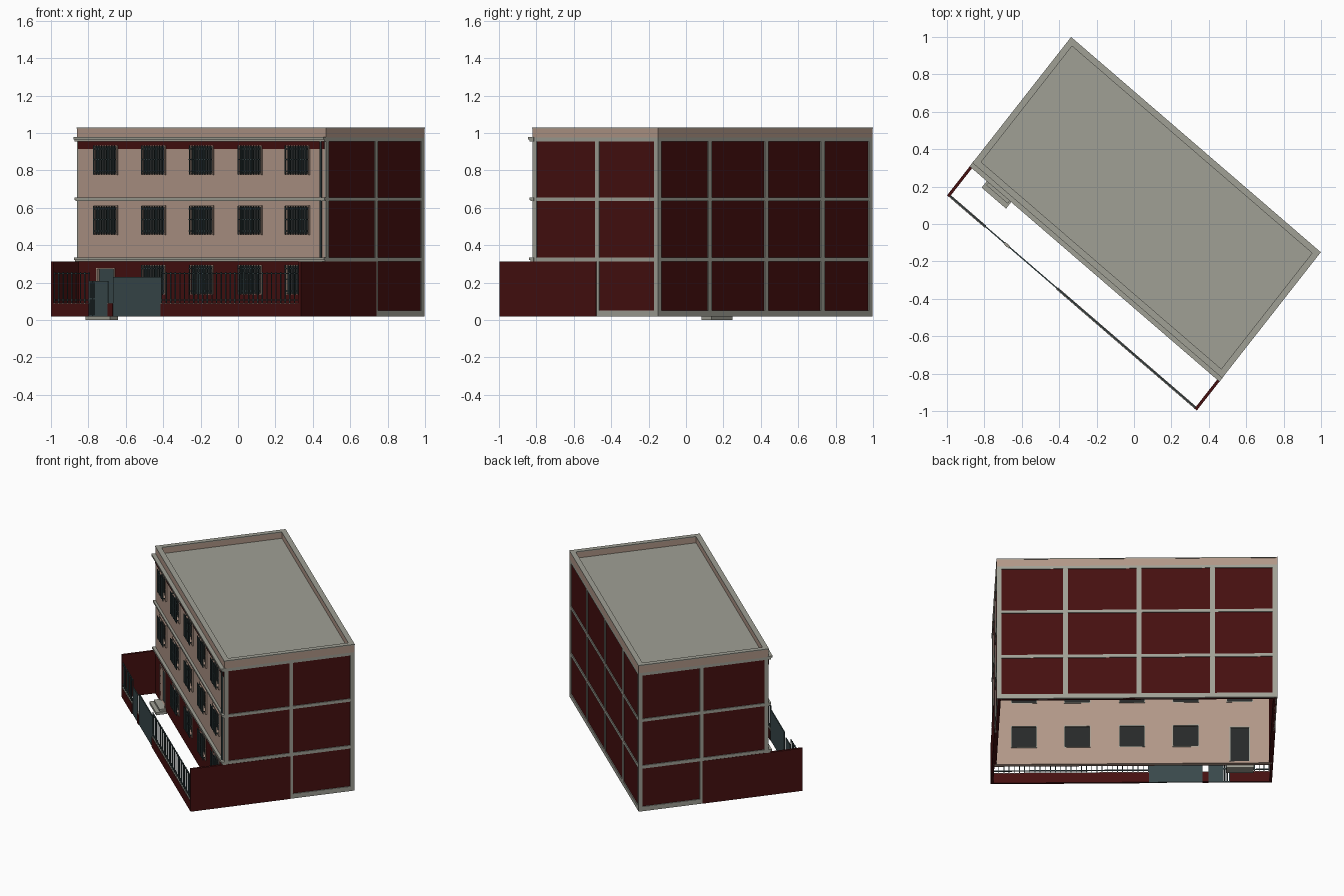
import bpy, bmesh
from mathutils import Vector

if "Cube" in bpy.data.objects:
    bpy.data.objects.remove(bpy.data.objects["Cube"])

# Skewed plan: s runs along the front, t runs from the fence to the back
ORG = Vector((-0.998, 0.152, 0))
L, D = 1.755, 1.072
U = Vector((1.332, -1.148, 0)) / L
V = Vector((0.662, 0.845, 0)) / D
WF = 0.222          # front face of the building
B = 0.018           # ground line


def material(name, r, g, b):
    m = bpy.data.materials.new(name)
    m.diffuse_color = (r, g, b, 1)
    m.use_nodes = True
    m.node_tree.nodes["Principled BSDF"].inputs["Base Color"].default_value = m.diffuse_color
    return m


BEIGE = material("beige_plaster", 0.44, 0.31, 0.245)
RED = material("dark_red_brick", 0.060, 0.005, 0.005)
GREY = material("concrete_grey", 0.35, 0.35, 0.30)
TEAL = material("dark_teal_metal", 0.040, 0.066, 0.070)
GLASS = material("dark_glass", 0.020, 0.022, 0.022)

parts = {}


def box(name, mat, s0, s1, t0, t1, z0, z1):
    """Add a box in plan coordinates to the named part."""
    bm = parts.setdefault(name, (bmesh.new(), mat))[0]
    v = [bm.verts.new(ORG + U * s + V * t + Vector((0, 0, z)))
         for z in (z0, z1) for s, t in ((s0, t0), (s1, t0), (s1, t1), (s0, t1))]
    for f in ((3, 2, 1, 0), (4, 5, 6, 7), (0, 1, 5, 4), (1, 2, 6, 5), (2, 3, 7, 6), (3, 0, 4, 7)):
        bm.faces.new([v[i] for i in f])


def ring(name, mat, z0, z1, w, out=0.0):
    """Rectangular band round the whole building."""
    box(name, mat, -out, L + out, WF - out, WF + w, z0, z1)
    box(name, mat, -out, L + out, D - w, D + out, z0, z1)
    box(name, mat, -out, w, WF + w, D - w, z0, z1)
    box(name, mat, L - w, L + out, WF + w, D - w, z0, z1)


def pierced(name, mat, t0, t1, z0, z1, holes):
    """Front wall strip with openings (s0, s1, low, high), left to right."""
    s = 0.012
    for a, b, lo, hi in holes:
        box(name, mat, s, a, t0, t1, z0, z1)
        if lo > z0:
            box(name, mat, a, b, t0, t1, z0, lo)
        box(name, mat, a, b, t0, t1, hi, z1)
        s = b
    box(name, mat, s, L - 0.012, t0, t1, z0, z1)


def frame(name, mat, a, b, lo, hi, t0, t1, w, sill=True):
    box(name, mat, a - w, a, t0, t1, lo, hi)
    box(name, mat, b, b + w, t0, t1, lo, hi)
    box(name, mat, a - w, b + w, t0, t1, hi, hi + w)
    if sill:
        box(name, mat, a - w, b + w, t0, t1, lo - w, lo)


# Front wall, windows and grilles on three floors
CENTRES = [0.207, 0.545, 0.882, 1.224, 1.557]
HW = 0.076
for z0, z1, lo, hi in ((B, 0.325, 0.143, 0.288), (0.325, 0.645, 0.463, 0.605), (0.645, 0.965, 0.783, 0.927)):
    holes = [(c - HW, c + HW, lo, hi) for c in CENTRES]
    if z0 == B:
        holes[0] = (CENTRES[0] - 0.058, CENTRES[0] + 0.058, 0.03, 0.272)
    pierced("front_wall", BEIGE, WF, WF + 0.025, z0, z1, holes)
    if z0 == B:
        pierced("ground_floor_cladding", RED, WF - 0.004, WF, z0, z1, holes)
    for i, (a, b, l, h) in enumerate(holes):
        door = z0 == B and i == 0
        frame("window_frames", BEIGE, a, b, l, h, WF - 0.009, WF + 0.004, 0.007, not door)
        frame("inner_frames", GREY, a, b, l, h, WF + 0.025, WF + 0.029, 0.006, not door)
        if door:
            box("door", TEAL, a, b, WF + 0.010, WF + 0.016, l, h)
            box("door_back", GLASS, a, b, WF + 0.016, WF + 0.022, l, h)
            continue
        box("window_glass", GLASS, a, b, WF + 0.012, WF + 0.020, l, h)
        # sash frame and mullion
        for k in (a, (a + b) / 2 - 0.004, b - 0.008):
            box("window_sashes", TEAL, k, k + 0.008, WF + 0.006, WF + 0.012, l, h)
        # projecting grille
        g = WF - 0.024
        for k in range(9):
            s = a + 0.002 + k * (b - a - 0.008) / 8
            box("window_grilles", TEAL, s, s + 0.005, g, g + 0.005, l - 0.006, h + 0.006)
        for z in (l + 0.01, (l + h) / 2, h - 0.014):
            box("window_grilles", TEAL, a, b, g + 0.001, g + 0.005, z, z + 0.005)
            for s in (a, b - 0.005):
                box("window_grilles", TEAL, s, s + 0.005, g + 0.005, WF, z, z + 0.005)

# Red strip under the top cornice
box("top_red_strip", RED, 0.012, L - 0.012, WF - 0.004, WF, 0.934, 0.957)
for a, b in zip([0.012] + [c + HW + 0.008 for c in CENTRES], [c - HW - 0.008 for c in CENTRES] + [L - 0.012]):
    box("top_red_strip", RED, a, b, WF - 0.004, WF, 0.915, 0.934)

# Brick infill of the end and back walls
box("end_walls", RED, 0.006, 0.026, WF + 0.025, D - 0.006, B, 0.96)
box("end_walls", RED, L - 0.026, L - 0.006, WF + 0.025, D - 0.006, B, 0.96)
box("back_wall", RED, 0.026, L - 0.026, D - 0.026, D - 0.006, B, 0.96)

# Concrete frame: columns, floor beams, plinth
for s0, s1 in ((0, 0.012), (L - 0.012, L)):
    for t0, t1 in ((WF, WF + 0.026), (0.648, 0.672), (D - 0.026, D)):
        box("columns", GREY, s0, s1, t0, t1, B, 0.96)
    for z0, z1 in ((0.312, 0.334), (0.636, 0.656), (0.955, 0.975)):
        box("floor_beams", GREY, s0, s1, WF, D, z0, z1)
    box("plinth", GREY, s0, s1, 0.66, D, B, 0.05)
for s in (0, 0.39, 0.85, 1.31, L - 0.03):
    box("columns", GREY, s, s + 0.03, D - 0.012, D, B, 0.96)
for z0, z1 in ((0.312, 0.334), (0.636, 0.656), (0.955, 0.975), (B, 0.05)):
    box("floor_beams", GREY, 0, L, D - 0.012, D, z0, z1)

# Front cornices
for z0, z1, p in ((0.312, 0.320, 0.012), (0.320, 0.334, 0.020), (0.636, 0.643, 0.010),
                  (0.643, 0.656, 0.016), (0.955, 0.966, 0.016), (0.966, 0.978, 0.026)):
    box("front_cornices", GREY, -0.003, L + 0.003, WF - p, WF + 0.01, z0, z1)

# Parapet, coping and roof
ring("parapet", BEIGE, 0.972, 1.024, 0.030)
ring("coping", GREY, 1.024, 1.030, 0.032, 0.002)
box("roof", GREY, 0.028, L - 0.028, WF + 0.028, D - 0.028, 0.965, 0.985)

# Rain pipe at the right of the front
box("rain_pipe", TEAL, L - 0.038, L - 0.028, WF - 0.012, WF - 0.002, 0.33, 0.955)

# Door steps
box("door_steps", GREY, 0.118, 0.290, 0.152, WF, 0.0, 0.018)
box("door_steps", GREY, 0.130, 0.280, 0.178, WF, 0.018, 0.032)

# Yard side walls, overlapping the first bay of the building
for s0, s1 in ((-0.002, 0.014), (L - 0.014, L + 0.002)):
    box("yard_side_walls", RED, s0, s1, 0, 0.655, B, 0.312)

# Low front wall with coping and railing
for a, b in ((0.014, 0.262), (0.395, 0.432), (0.768, L - 0.014)):
    box("low_front_wall", RED, a, b, 0, 0.014, B, 0.088)
    box("low_wall_coping", GREY, a, b, 0.001, 0.013, 0.088, 0.092)
for a, b in ((0.014, 0.262), (0.768, L - 0.014)):
    n = round((b - a) / 0.032)
    for k in range(n + 1):
        s = a + k * (b - a - 0.005) / n
        box("railing", TEAL, s, s + 0.005, 0.005, 0.010, 0.092, 0.258)
    for z in (0.105, 0.246):
        box("railing", TEAL, a, b, 0.004, 0.011, z, z + 0.006)

# Gates
box("large_gate", TEAL, 0.432, 0.768, 0.004, 0.011, B, 0.230)
box("small_gate", TEAL, 0.300, 0.395, 0.004, 0.011, B, 0.208)
for k in range(4):
    box("small_gate", TEAL, 0.262 + k * 0.010, 0.268 + k * 0.010, 0.004, 0.011, B, 0.208)
for z in (B, 0.11, 0.200):
    box("small_gate", TEAL, 0.262, 0.300, 0.005, 0.010, z, z + 0.008)

# Turn the parts into objects
for name, (bm, mat) in parts.items():
    me = bpy.data.meshes.new(name)
    bm.to_mesh(me)
    bm.free()
    me.materials.append(mat)
    bpy.context.collection.objects.link(bpy.data.objects.new(name, me))
